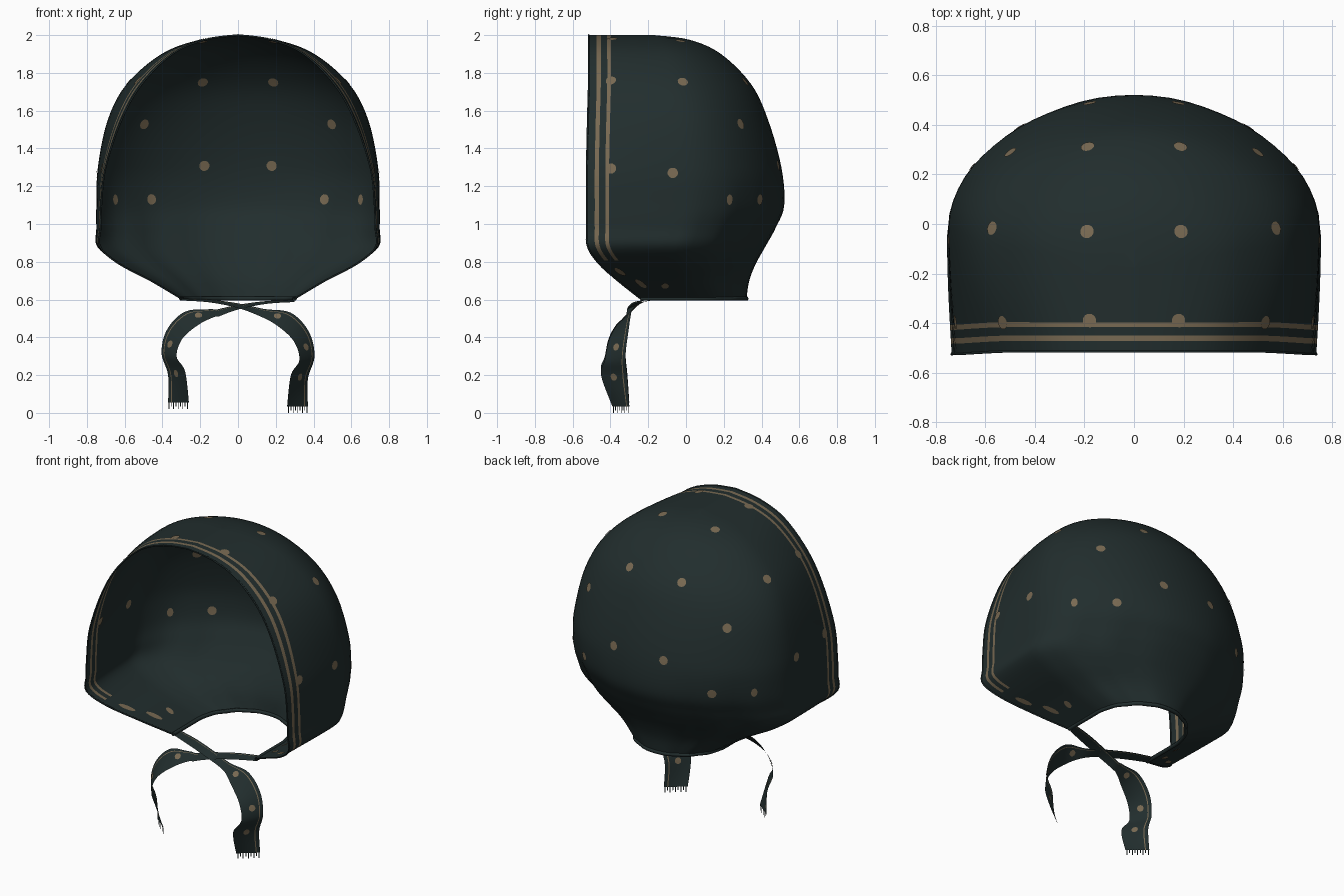
import bpy, bmesh, math
from mathutils import Vector
from mathutils.bvhtree import BVHTree

if "Cube" in bpy.data.objects:
    bpy.data.objects.remove(bpy.data.objects["Cube"])


def material(name, rgb):
    m = bpy.data.materials.new(name)
    m.diffuse_color = (*rgb, 1)
    m.use_nodes = True
    m.node_tree.nodes["Principled BSDF"].inputs["Base Color"].default_value = m.diffuse_color
    return m


CLOTH = material("dark_teal_cloth", (0.0155, 0.0265, 0.0265))
TAN = material("tan_print", (0.19, 0.143, 0.085))


def finish(name, bm, mats):
    bmesh.ops.remove_doubles(bm, verts=bm.verts, dist=1e-4)
    bmesh.ops.dissolve_degenerate(bm, edges=bm.edges, dist=1e-5)
    bmesh.ops.recalc_face_normals(bm, faces=bm.faces)
    for f in bm.faces:
        f.smooth = True
    tree = BVHTree.FromBMesh(bm)
    me = bpy.data.meshes.new(name)
    bm.to_mesh(me)
    bm.free()
    for m in mats:
        me.materials.append(m)
    bpy.context.collection.objects.link(bpy.data.objects.new(name, me))
    return tree


def sheet(name, rows, stripe_cols, stripe_above=-1):
    """Grid surface; the given columns of faces take the print colour."""
    bm = bmesh.new()
    vs = [[bm.verts.new(p) for p in r] for r in rows]
    for a, b in zip(vs, vs[1:]):
        for j in range(len(a) - 1):
            f = bm.faces.new((a[j], a[j + 1], b[j + 1], b[j]))
            f.material_index = int(j in stripe_cols and b[j].co.z > stripe_above)
    return finish(name, bm, (CLOTH, TAN))


def spline(keys, steps):
    """Catmull-Rom through tuples of any length."""
    keys = [Vector(k) for k in keys]
    out = []
    for i in range(len(keys) - 1):
        p0, p1, p2 = keys[max(i - 1, 0)], keys[i], keys[i + 1]
        p3 = keys[min(i + 2, len(keys) - 1)]
        for s in range(steps):
            t = s / steps
            out.append(p1 + (p2 - p0) * (t / 2)
                       + (p0 * 2 - p1 * 5 + p2 * 4 - p3) * (t * t / 2)
                       + (p1 * 3 - p0 - p2 * 3 + p3) * (t ** 3 / 2))
    return out + [keys[-1]]


def dots(name, tree, centres, r, along=None, stretch=1):
    """Thin printed spots hugging both sides of a sheet."""
    bm = bmesh.new()
    for c in centres:
        loc, n, _, _ = tree.find_nearest(Vector(c))
        a = n.orthogonal().normalized()
        if along:
            d = Vector(along)
            d.x *= math.copysign(1, c[0])
            a = (d - n * d.dot(n)).normalized()
        b = n.cross(a)
        for side in (1, -1):
            off = n * 0.004 * side
            mid = bm.verts.new(loc + off)
            ring = []
            for k in range(12):
                ang = math.tau * k / 12
                p = loc + (a * math.cos(ang) * stretch + b * math.sin(ang)) * r
                ring.append(bm.verts.new(tree.find_nearest(p)[0] + off))
            for k in range(12):
                bm.faces.new((mid, ring[k], ring[(k + 1) % 12]))
    finish(name, bm, (TAN,))


def both(pts):
    return [(s * x, y, z) for x, y, z in pts for s in (1, -1)]


def tube(name, pts, r):
    cu = bpy.data.curves.new(name, 'CURVE')
    cu.dimensions = '3D'
    cu.bevel_depth = r
    cu.bevel_resolution = 1
    sp = cu.splines.new('POLY')
    sp.points.add(len(pts) - 1)
    for q, p in zip(sp.points, pts):
        q.co = (*p, 1)
    cu.materials.append(CLOTH)
    bpy.context.collection.objects.link(bpy.data.objects.new(name, cu))


# Bonnet shell: z, half width, back y, front y, widest y, front narrowing
LEVELS = [
    (2.00, 0.00, -0.17, -0.515, -0.18, 0.86),
    (1.975, 0.205, 0.02, -0.515, -0.15, 0.86),
    (1.90, 0.405, 0.185, -0.515, -0.11, 0.86),
    (1.74, 0.59, 0.345, -0.515, -0.08, 0.865),
    (1.55, 0.69, 0.435, -0.52, -0.04, 0.895),
    (1.30, 0.742, 0.505, -0.525, -0.02, 0.945),
    (1.10, 0.75, 0.52, -0.525, -0.01, 0.965),
    (0.98, 0.75, 0.475, -0.525, -0.03, 0.97),
    (0.88, 0.745, 0.42, -0.52, -0.06, 0.98),
    (0.79, 0.63, 0.37, -0.46, -0.05, 1.0),
    (0.70, 0.46, 0.335, -0.36, -0.03, 1.0),
    (0.605, 0.30, 0.32, -0.24, 0.02, 1.0),
]
HEM = (0, 0.042, 0.064, 0.098, 0.118)


def section(level):
    z, w, yb, yf, ym, rim = level
    w = max(w, 0)
    ys = [yf + h for h in HEM]
    ys += [ys[-1] + (ym - ys[-1]) * k / 5 for k in range(1, 5)]
    half = []
    for y in ys:
        t = math.sin(math.pi / 2 * (y - yf) / (ym - yf))
        half.append((w * (rim + (1 - rim) * t), y, z))
    low = max(0, min(1, (1.25 - z) / 0.35))
    pinch = 0.015 + 0.055 * low * min(1, (z - 0.6) / 0.15)
    for k in range(17):
        a = math.pi / 2 * k / 16
        s = math.sin(2 * a)
        g = 1 + 0.012 * low * math.cos(a * 14) * s - pinch * s * s
        half.append((w * math.cos(a) * g, ym + (yb - ym) * math.sin(a) * g, z))
    return half + [(-x, y, z) for x, y, z in half[-2::-1]]


rows = [section(v) for v in spline(LEVELS, 5)]
n = len(rows[0]) - 1
shell = sheet("bonnet_shell", rows, {1, 3, n - 2, n - 4}, 0.80)

# Printed spots over the shell, mirrored left and right
SPOTS = [(.19, -.03, 1.97), (.56, -.02, 1.74), (.19, .32, 1.76), (.5, .29, 1.53),
         (.18, .49, 1.31), (.74, -.07, 1.27), (.46, .39, 1.13),
         (.18, -.39, 1.98), (.52, -.395, 1.75), (.70, -.395, 1.29)]
dots("bonnet_spots", shell, both(SPOTS), 0.028)
dots("small_side_spots", shell, both([(.64, .22, 1.13), (.42, -.11, .67)]), 0.02,
     (0, 0, 1), 1.4)
dots("lower_edge_dashes", shell, both([(.56, -.35, .745), (.44, -.24, .685)]), 0.018,
     (-.6, .42, -.33), 3)

# Bound edges of the neck opening and the face opening
tube("neck_binding", rows[-1], 0.012)
tube("face_binding", [r[0] for r in rows[::-1]] + [r[-1] for r in rows], 0.005)

# Ribbon ties: back edge and front edge, crossing under the chin
TIE = [
    (-.30, -.17, .605, -.30, -.23, .595),
    (-.15, -.21, .60, -.15, -.28, .585),
    (0, -.25, .58, 0, -.31, .555),
    (.14, -.28, .55, .12, -.32, .51),
    (.28, -.29, .53, .21, -.37, .46),
    (.375, -.305, .43, .295, -.41, .38),
    (.405, -.32, .30, .325, -.43, .28),
    (.37, -.31, .18, .28, -.45, .20),
    (.37, -.30, .035, .26, -.39, .035),
]
for side, name, lift in ((1, "right", 0.0), (-1, "left", 0.02)):
    tie_rows = []
    for i, v in enumerate(spline(TIE, 6)):
        up = lift * min(1, max(0, i - 18) / 20)
        a = Vector((side * v[0], v[1], v[2] + up))
        b = Vector((side * v[3], v[4], v[5] + up))
        if side < 0 and i < 18:          # the left strand passes beneath
            a.z -= 0.008
            b.z -= 0.008
        tie_rows.append([a.lerp(b, t) for t in (0, .14, .18, .5, .75, 1)])
    tie = sheet(name + "_tie", tie_rows, {1})
    dots(name + "_tie_spots", tie, [tie_rows[i][3] for i in (22, 33, 42)], 0.02)
    # Frayed threads at the tie end
    bm = bmesh.new()
    a, b = tie_rows[-1][0], tie_rows[-1][-1]
    for k in range(9):
        p, q = a.lerp(b, k / 9 + .02), a.lerp(b, k / 9 + .06)
        drop = Vector((0, 0, -0.035 if k % 2 == 0 else -0.022))
        bm.faces.new([bm.verts.new(c) for c in (p, q, q + drop, p + drop)])
    finish(name + "_tie_fringe", bm, (CLOTH,))
